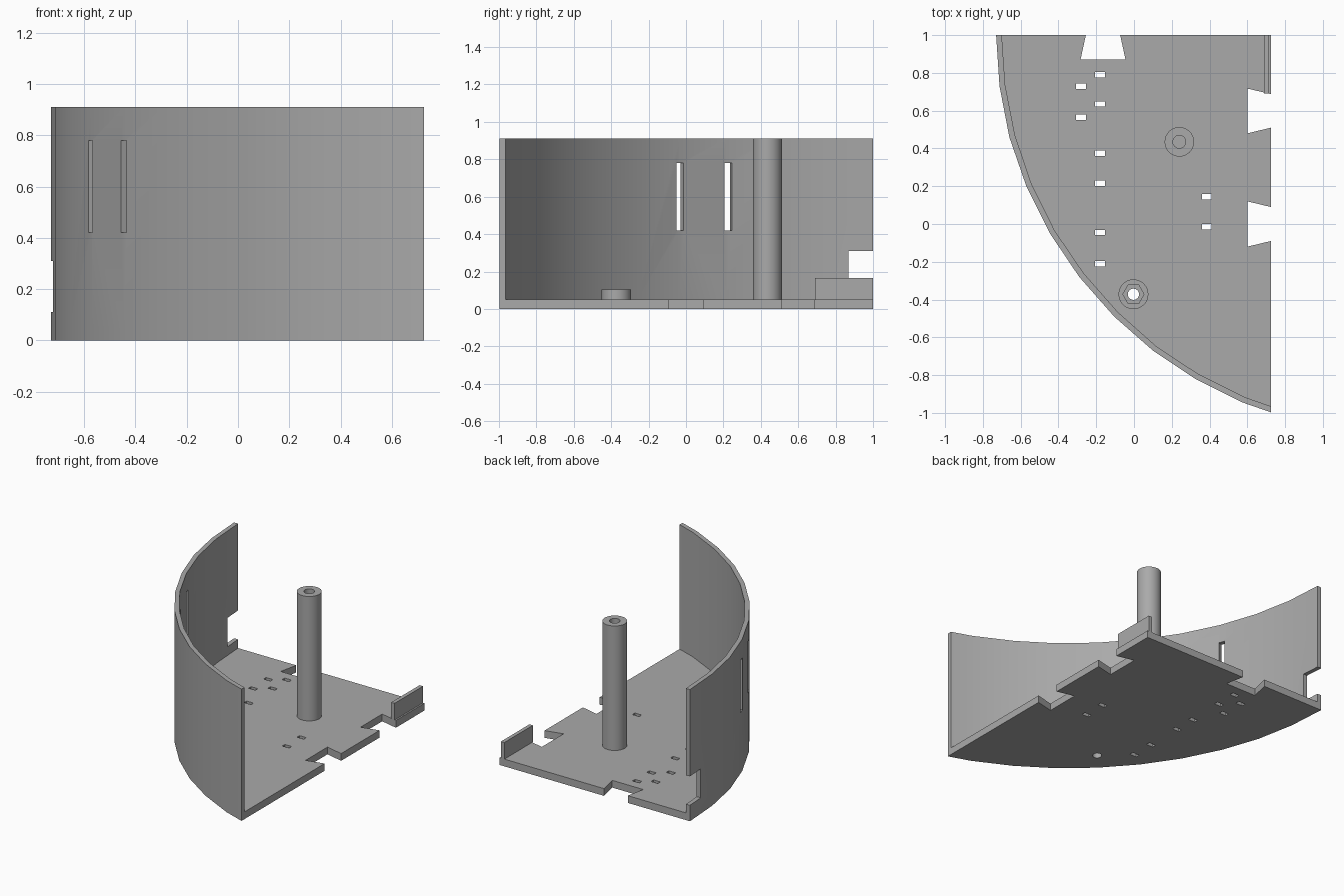
import bpy, bmesh, math
from mathutils import Matrix

if "Cube" in bpy.data.objects:
    bpy.data.objects.remove(bpy.data.objects["Cube"])

grey = bpy.data.materials.new("plain grey")
grey.use_nodes = True
colour = (0.4, 0.4, 0.4, 1)
grey.diffuse_color = colour
grey.node_tree.nodes["Principled BSDF"].inputs["Base Color"].default_value = colour

HEIGHT, FLOOR, EDGE = 0.91, 0.05, 0.725


def prism(name, outline, z0, z1):
    """Extrude a flat outline from z0 up to z1."""
    bm = bmesh.new()
    face = bm.faces.new([bm.verts.new((x, y, z0)) for x, y in outline])
    top = bmesh.ops.extrude_face_region(bm, geom=[face])["geom"]
    bmesh.ops.translate(bm, vec=(0, 0, z1 - z0),
                        verts=[v for v in top if isinstance(v, bmesh.types.BMVert)])
    bmesh.ops.recalc_face_normals(bm, faces=bm.faces)
    mesh = bpy.data.meshes.new(name)
    bm.to_mesh(mesh)
    bm.free()
    obj = bpy.data.objects.new(name, mesh)
    bpy.context.collection.objects.link(obj)
    mesh.materials.append(grey)
    return obj


def block(name, x0, x1, y0, y1, z0, z1):
    return prism(name, [(x0, y0), (x1, y0), (x1, y1), (x0, y1)], z0, z1)


def disc(name, centre, radius, z0, z1, sides=32):
    turn = 2 * math.pi / sides
    return prism(name, [(centre[0] + radius * math.cos(i * turn),
                         centre[1] + radius * math.sin(i * turn)) for i in range(sides)], z0, z1)


def combine(target, other, operation):
    """Apply a boolean to the target and discard the other solid."""
    other.hide_render = True
    mod = target.modifiers.new("boolean", "BOOLEAN")
    mod.operation, mod.solver, mod.object = operation, "EXACT", other
    bpy.context.view_layer.objects.active = target
    bpy.ops.object.modifier_apply(modifier=mod.name)
    bpy.data.objects.remove(other)


# Curved edge, from the back corner round to the front corner
outer = [(-0.73, 1), (-0.712, 0.73), (-0.66, 0.46), (-0.57, 0.2), (-0.445, -0.05),
         (-0.29, -0.28), (-0.105, -0.49), (0.1, -0.67), (0.325, -0.82),
         (0.575, -0.945), (EDGE, -0.997)]
inner = [(-0.7, 1), (-0.682, 0.735), (-0.63, 0.47), (-0.543, 0.213), (-0.42, -0.035),
         (-0.267, -0.26), (-0.085, -0.467), (0.115, -0.645), (0.338, -0.793),
         (0.587, -0.917), (EDGE, -0.965)]

# Floor plate with dovetail notches on the straight edges
floor_outline = outer + [
    (EDGE, -0.09), (0.6, -0.12), (0.6, 0.12), (EDGE, 0.09),
    (EDGE, 0.51), (0.6, 0.48), (0.6, 0.717), (EDGE, 0.688),
    (EDGE, 1), (-0.073, 1), (-0.045, 0.87), (-0.283, 0.87), (-0.255, 1)]
shell = prism("floor_and_curved_wall", floor_outline, 0, FLOOR)

# Curved wall
combine(shell, prism("wall", outer + inner[::-1], 0, HEIGHT), "UNION")
combine(shell, block("wall_notch", -0.8, -0.6, 0.87, 1.1, 0.11, 0.31), "DIFFERENCE")

# Tall slots through the wall, square to its surface
for x, y, angle in ((-0.57, 0.218, 19), (-0.441, -0.044, 28)):
    slot = block("slot", -0.08, 0.08, -0.021, 0.021, 0.42, 0.78)
    slot.data.transform(Matrix.Translation((x, y, 0))
                        @ Matrix.Rotation(math.radians(angle), 4, "Z"))
    combine(shell, slot, "DIFFERENCE")

# Small rectangular holes in the floor
holes = [(-0.18, y) for y in (0.79, 0.635, 0.375, 0.215, -0.045, -0.21)]
holes += [(-0.28, 0.73), (-0.28, 0.565), (0.385, 0.145), (0.385, -0.015)]
for x, y in holes:
    combine(shell, block("hole", x - 0.026, x + 0.026, y - 0.014, y + 0.014, -0.1, 0.2),
            "DIFFERENCE")

# Low boss with a hexagonal nut pocket and a through hole
boss_at = (-0.003, -0.372)
combine(shell, disc("boss", boss_at, 0.079, 0.02, 0.105), "UNION")
combine(shell, disc("nut_pocket", boss_at, 0.056, FLOOR, 0.2, 6), "DIFFERENCE")
combine(shell, disc("bolt_hole", boss_at, 0.03, -0.1, 0.2, 16), "DIFFERENCE")

# Tall post with a blind screw hole
post_at = (0.24, 0.435)
post = disc("screw_post", post_at, 0.078, FLOOR, HEIGHT)
combine(post, disc("screw_hole", post_at, 0.034, 0.5, 1.1, 24), "DIFFERENCE")

# Upright lip on the back corner of the straight edge
lip = block("corner_lip", 0.688, 0.714, 0.69, 1, FLOOR, 0.165)

for obj in (shell, post, lip):
    bpy.ops.object.select_all(action="DESELECT")
    obj.select_set(True)
    bpy.context.view_layer.objects.active = obj
    bpy.ops.object.shade_smooth_by_angle(angle=math.radians(30))
